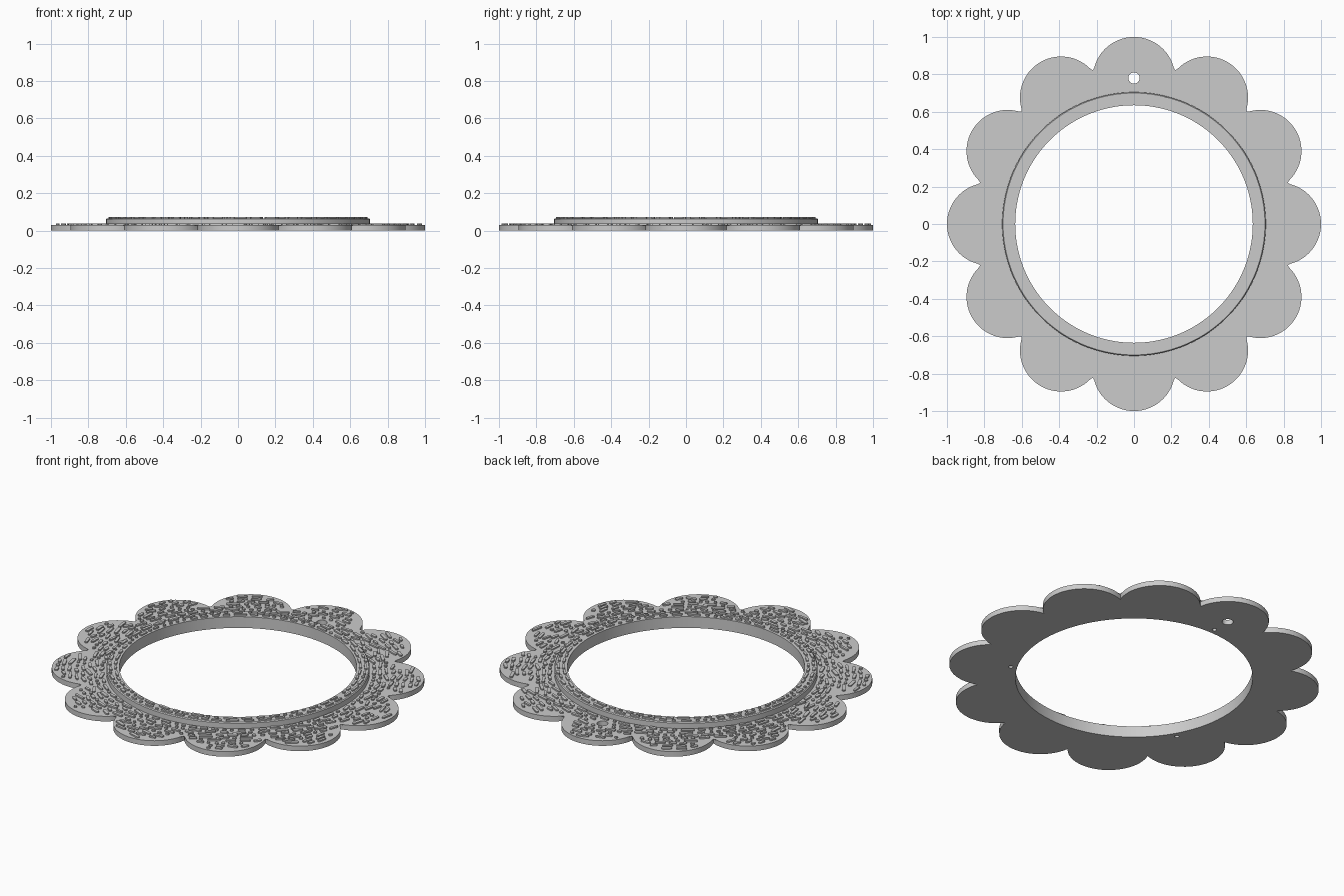
import bpy, bmesh, math, random
from mathutils import Vector

if "Cube" in bpy.data.objects:
    bpy.data.objects.remove(bpy.data.objects["Cube"])
random.seed(7)

PETALS, PETAL_R, PETAL_C = 12, 0.22, 0.78
RING_IN, RING_OUT = 0.635, 0.705
BASE_TOP, RING_TOP, BUMP = 0.03, 0.066, 0.008
SEG = 144
HOLE = Vector((0, PETAL_C))

grey = bpy.data.materials.new("light grey")
grey.use_nodes = True
grey.diffuse_color = (0.6, 0.6, 0.6, 1)
grey.node_tree.nodes["Principled BSDF"].inputs["Base Color"].default_value = grey.diffuse_color


def polar(r, a):
    return Vector((r * math.cos(a), r * math.sin(a)))


def finish(name, bm):
    bmesh.ops.recalc_face_normals(bm, faces=bm.faces)
    mesh = bpy.data.meshes.new(name)
    bm.to_mesh(mesh)
    bm.free()
    mesh.materials.append(grey)
    ob = bpy.data.objects.new(name, mesh)
    bpy.context.collection.objects.link(ob)
    return ob


def prism(bm, outline, z0, z1):
    """Closed prism from a 2D outline; returns its top face."""
    low = [bm.verts.new((p.x, p.y, z0)) for p in outline]
    high = [bm.verts.new((p.x, p.y, z1)) for p in outline]
    bm.faces.new(low[::-1])
    top = bm.faces.new(high)
    for i in range(len(low)):
        j = (i + 1) % len(low)
        bm.faces.new((low[i], low[j], high[j], high[i]))
    return top


def circle(centre, r, n):
    return [centre + polar(r, math.tau * i / n) for i in range(n)]


def cut(target, outlines, z0, z1):
    bm = bmesh.new()
    for o in outlines:
        prism(bm, o, z0, z1)
    cutter = finish("cutter", bm)
    cutter.hide_render = True
    mod = target.modifiers.new("cut", 'BOOLEAN')
    mod.operation, mod.solver, mod.object = 'DIFFERENCE', 'EXACT', cutter
    select(target)
    bpy.ops.object.modifier_apply(modifier=mod.name)
    bpy.data.objects.remove(cutter)


def select(ob):
    bpy.ops.object.select_all(action='DESELECT')
    ob.select_set(True)
    bpy.context.view_layer.objects.active = ob


def smooth(ob):
    select(ob)
    bpy.ops.object.shade_smooth_by_angle(angle=math.radians(30))


# Scalloped petal plate: twelve overlapping circles, one arc per petal
half = math.pi / PETALS
notch_r = PETAL_C * math.cos(half) + math.sqrt(PETAL_R**2 - (PETAL_C * math.sin(half))**2)
notch = polar(notch_r, half) - Vector((PETAL_C, 0))
sweep = math.atan2(notch.y, notch.x)
outline = []
for k in range(PETALS):
    a = math.tau * k / PETALS
    for s in range(28):
        t = -sweep + 2 * sweep * s / 28
        outline.append(polar(PETAL_C, a) + polar(PETAL_R, a + t))
bm = bmesh.new()
top = prism(bm, outline, 0, BASE_TOP)
bmesh.ops.bevel(bm, geom=list(top.edges), offset=0.005, segments=2,
                affect='EDGES', profile=0.5)
plate = finish("petal_plate", bm)
cut(plate, [circle(Vector((0, 0)), RING_OUT, SEG), circle(HOLE, 0.03, 32)], -0.1, 0.1)
smooth(plate)

# Raised inner ring, lathed from its section
section = [(RING_IN, 0), (RING_OUT, 0), (RING_OUT, RING_TOP - 0.005),
           (RING_OUT - 0.005, RING_TOP), (RING_IN, RING_TOP)]
bm = bmesh.new()
loops = []
for i in range(SEG):
    loops.append([bm.verts.new((*polar(r, math.tau * i / SEG), z)) for r, z in section])
for i in range(SEG):
    a, b = loops[i], loops[(i + 1) % SEG]
    for j in range(len(section)):
        n = (j + 1) % len(section)
        bm.faces.new((a[j], b[j], b[n], a[n]))
ring = finish("inner_ring", bm)
# Three blind sockets underneath
cut(ring, [circle(polar(0.67, math.radians(d)), 0.012, 20) for d in (90, 210, 330)], -0.05, 0.04)
smooth(ring)


# Raised texture: short rounded dashes following the ring
def on_plate(p):
    a = round(math.atan2(p.y, p.x) / (2 * half)) * 2 * half
    inside = (p - polar(PETAL_C, a)).length < PETAL_R - 0.018 or p.length < notch_r - 0.03
    return inside and (p - HOLE).length > 0.05


def dash(bm, r, a, length, width, tilt, z):
    along = polar(1, a + math.pi / 2 + tilt)
    centre = polar(r, a)
    ends = [centre + along * length / 2, centre - along * length / 2]
    if z < RING_TOP - 0.01 and not all(on_plate(p) for p in ends):
        return
    base = a + tilt
    shape = [ends[side] + polar(width / 2, base + math.pi * (side + i / 5))
             for side in range(2) for i in range(6)]
    prism(bm, shape, z - 0.004, z + BUMP)


def texture(name, r0, r1, step, z, width, max_tilt):
    bm = bmesh.new()
    r = r0
    while r <= r1:
        a = random.uniform(0, 0.1)
        stop = a + math.tau - 0.05
        while a < stop:
            length = random.choice((0.004, 0.025, 0.04, 0.055))
            dash(bm, r + random.uniform(-0.004, 0.004), a + length / 2 / r, length,
                 width * random.uniform(0.85, 1.15), random.uniform(-max_tilt, max_tilt), z)
            a += (length + random.uniform(0.03, 0.045)) / r
        r += step
    return finish(name, bm)


texture("petal_texture", RING_OUT + 0.025, 0.99, 0.034, BASE_TOP, 0.017, 0.35)
texture("ring_texture", RING_IN + 0.02, RING_OUT - 0.015, 0.03, RING_TOP, 0.015, 0.1)
